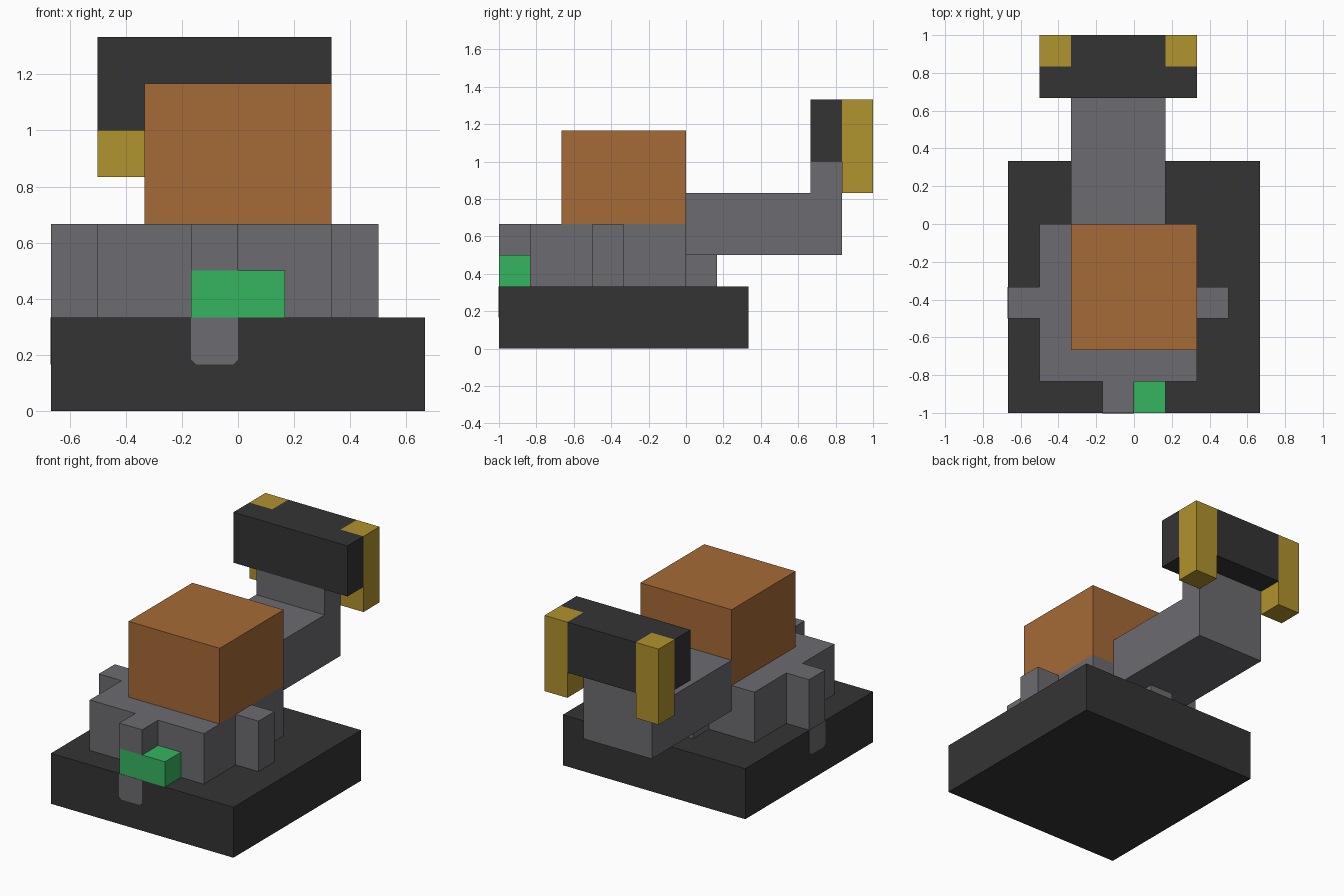
import bpy, bmesh
from mathutils import Vector

if "Cube" in bpy.data.objects:
    bpy.data.objects.remove(bpy.data.objects["Cube"], do_unlink=True)

U = 1 / 6  # block size: all part coordinates below are in blocks


def material(name, rgb):
    lin = [((c / 255 + 0.055) / 1.055) ** 2.4 for c in rgb] + [1.0]
    m = bpy.data.materials.new(name)
    m.use_nodes = True
    m.diffuse_color = lin
    m.node_tree.nodes["Principled BSDF"].inputs["Base Color"].default_value = lin
    return m


DARK = material("charcoal", (52, 52, 52))
GREY = material("stone grey", (108, 107, 112))
ORANGE = material("shell orange", (165, 106, 54))
GREEN = material("green", (54, 181, 96))
GOLD = material("gold", (176, 147, 46))


def prism(name, mat, points, axis, lo, hi):
    """Extrude a closed 2D outline along x (outline in y, z) or z (outline in x, y)."""
    bm = bmesh.new()
    if axis == 'x':
        verts = [bm.verts.new(Vector((lo, a, b)) * U) for a, b in points]
        move = Vector((hi - lo, 0, 0)) * U
    else:
        verts = [bm.verts.new(Vector((a, b, lo)) * U) for a, b in points]
        move = Vector((0, 0, hi - lo)) * U
    face = bm.faces.new(verts)
    ext = bmesh.ops.extrude_face_region(bm, geom=[face])
    bmesh.ops.translate(bm, vec=move,
                        verts=[v for v in ext["geom"] if isinstance(v, bmesh.types.BMVert)])
    bmesh.ops.recalc_face_normals(bm, faces=bm.faces)
    me = bpy.data.meshes.new(name)
    bm.to_mesh(me)
    bm.free()
    me.materials.append(mat)
    ob = bpy.data.objects.new(name, me)
    bpy.context.collection.objects.link(ob)
    return ob


def box(name, mat, x, y, z):
    outline = [(x[0], y[0]), (x[1], y[0]), (x[1], y[1]), (x[0], y[1])]
    return prism(name, mat, outline, 'z', *z)


# Base slab and main body
box("base", DARK, (-4, 4), (-6, 2), (0, 2))
box("body", GREY, (-3, 2), (-5, 0), (2, 4))
box("shell", ORANGE, (-2, 2), (-4, 0), (4, 7))

# Stubs around the body
box("front_leg", GREY, (-1, 0), (-6, -5), (3, 4))
box("right_leg", GREY, (-4, -3), (-3, -2), (2, 4))
box("left_leg", GREY, (2, 3), (-3, -2), (2, 4))
box("back_leg", GREY, (-1, 0), (0, 1), (2, 3))
box("front_block", GREEN, (-1, 1), (-6, -5), (2, 3))

# Leg ends showing on the sides of the base, as thin plates
T = 0.012
box("front_leg_end", GREY, (-1, 0), (-6 - T, -5.99), (1, 2))
box("right_leg_end", GREY, (-4 - T, -3.99), (-3, -2), (1, 2))
for plate in ("front_leg_end", "right_leg_end"):
    bm = bmesh.new()
    me = bpy.data.objects[plate].data
    bm.from_mesh(me)
    # clip the two lower corners
    along = 1 if plate.startswith("right") else 0
    span = {0: (-1, 0), 1: (-3, -2)}[along]
    for pos, side in zip(span, (-1, 1)):
        co, no = Vector((0, 0, 1.1 * U)), Vector((0, 0, -1))
        co[along] = pos * U
        no[along] = side
        cut = bmesh.ops.bisect_plane(bm, geom=bm.verts[:] + bm.edges[:] + bm.faces[:],
                                     plane_co=co, plane_no=no, clear_outer=True)
        rim = [e for e in cut["geom_cut"] if isinstance(e, bmesh.types.BMEdge)]
        bmesh.ops.contextual_create(bm, geom=rim)
    bm.to_mesh(me)
    bm.free()

# Neck: L-shaped side profile
prism("neck", GREY, [(0, 3), (5, 3), (5, 6), (4, 6), (4, 5), (0, 5)], 'x', -2, 1)

# Head: T-shaped plan with the gold posts filling its back corners
prism("head", DARK, [(-3, 4), (2, 4), (2, 5), (1, 5), (1, 6), (-2, 6), (-2, 5), (-3, 5)],
      'z', 6, 8)
for name, x in (("right_post", -3), ("left_post", 1)):
    box(name, GOLD, (x, x + 1), (5, 6), (5, 8))
